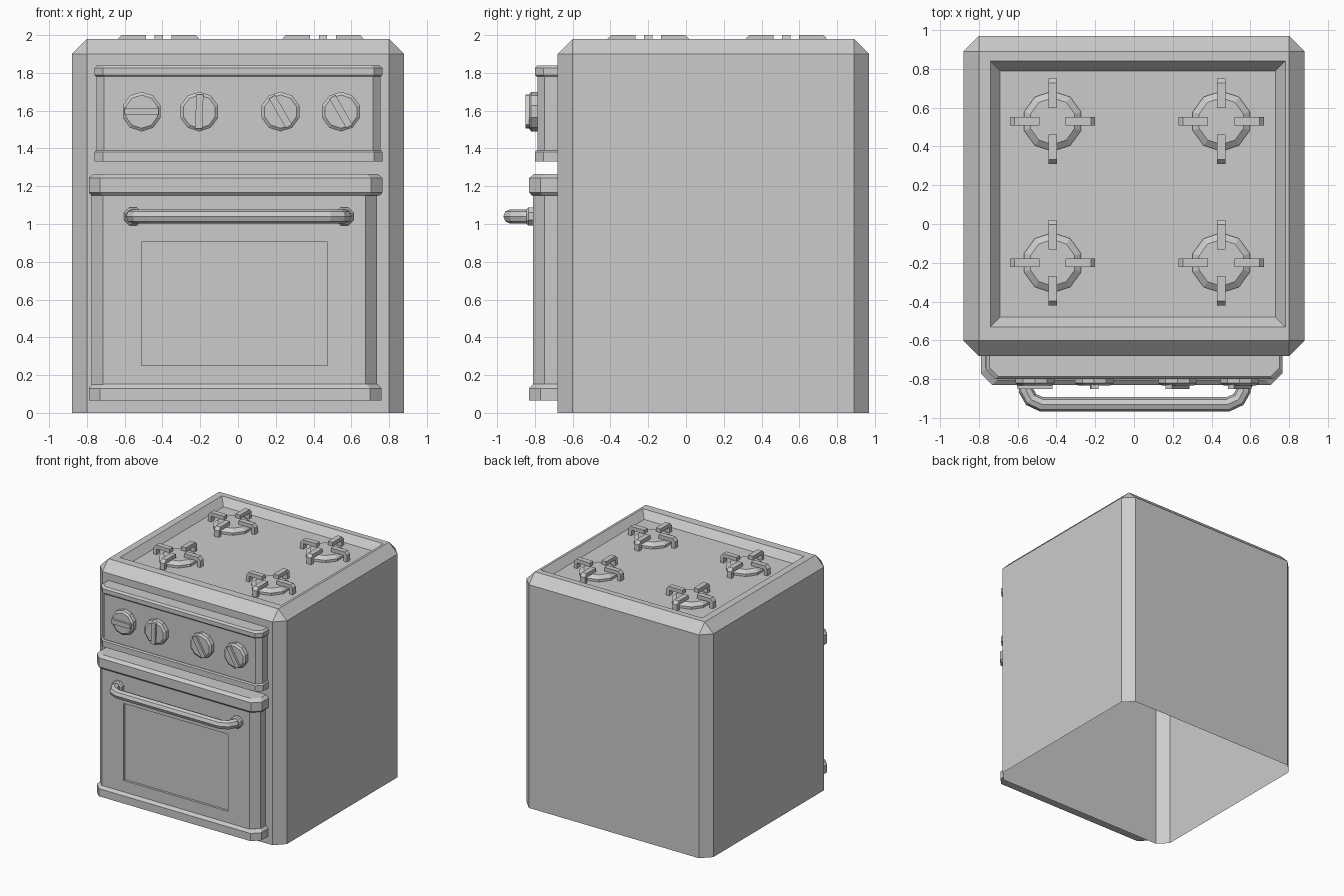
import bpy, bmesh, math
from mathutils import Vector, Matrix

if "Cube" in bpy.data.objects:
    bpy.data.objects.remove(bpy.data.objects["Cube"])


def finish(name, bm):
    bmesh.ops.recalc_face_normals(bm, faces=bm.faces[:])
    me = bpy.data.meshes.new(name)
    bm.to_mesh(me)
    bm.free()
    ob = bpy.data.objects.new(name, me)
    bpy.context.collection.objects.link(ob)
    return ob


def loft(bm, rings):
    """Skin a stack of equal-length point rings and cap both ends."""
    rows = [[bm.verts.new(p) for p in ring] for ring in rings]
    n = len(rows[0])
    for a, b in zip(rows, rows[1:]):
        for i in range(n):
            j = (i + 1) % n
            bm.faces.new((a[i], a[j], b[j], b[i]))
    bm.faces.new(rows[0][::-1])
    bm.faces.new(rows[-1])


def recess(bm, normal, lo, hi, depth, shrink):
    """Sink a rectangle lo..hi into the biggest face looking along normal."""
    bm.normal_update()
    normal = Vector(normal)
    face = max((f for f in bm.faces if f.normal.dot(normal) > 0.99),
               key=lambda f: f.calc_area())
    bmesh.ops.inset_individual(bm, faces=[face], thickness=0.05)
    axes = [a for a in range(3) if abs(normal[a]) < 0.5]
    mid = face.calc_center_median()

    def place(margin):
        for v in face.verts:
            for k, a in enumerate(axes):
                v.co[a] = lo[k] + margin if v.co[a] < mid[a] else hi[k] - margin
    place(0)
    bmesh.ops.inset_individual(bm, faces=[face], thickness=0.01)
    place(shrink)
    for v in face.verts:
        v.co -= normal * depth


# Cabinet shell: chamfered, open underneath, with a sunken cooktop
bm = bmesh.new()
bmesh.ops.create_cube(bm, size=1, matrix=Matrix.Translation((0, 0.145, 0.99))
                      @ Matrix.Diagonal((1.76, 1.65, 1.98, 1)))
edges = [e for e in bm.edges if max(v.co.z for v in e.verts) > 1]
bmesh.ops.bevel(bm, geom=edges, offset=0.08, segments=1, affect='EDGES')
bm.normal_update()
bmesh.ops.delete(bm, geom=[f for f in bm.faces if f.normal.z < -0.9],
                 context='FACES_ONLY')
recess(bm, (0, 0, 1), (-0.74, -0.53), (0.78, 0.84), 0.06, 0.05)
finish("cabinet", bm)

BACK = -0.68


def slab(x0, x1, yf, cx, cy, layers):
    """Front-mounted slab with chamfered corners; layers are (z, inset)."""
    bm = bmesh.new()
    rings = []
    for z, i in layers:
        a, b, f = x0 + i, x1 - i, yf + i
        rings.append([(x, y, z) for x, y in (
            (a, BACK), (a, f + cy), (a + cx, f),
            (b - cx, f), (b, f + cy), (b, BACK))])
    loft(bm, rings)
    back = [f for f in bm.faces if all(abs(v.co.y - BACK) < 1e-5 for v in f.verts)]
    bmesh.ops.delete(bm, geom=back, context='FACES_ONLY')
    bmesh.ops.recalc_face_normals(bm, faces=bm.faces[:])
    return bm


# Control panel with top and bottom trim
finish("control_panel", slab(-0.75, 0.755, -0.785, 0.04, 0.035, [(1.37, 0), (1.80, 0)]))
finish("control_panel_top_trim", slab(-0.76, 0.765, -0.80, 0.045, 0.045,
       [(1.78, 0.008), (1.79, 0), (1.825, 0), (1.84, 0.014)]))
finish("control_panel_bottom_trim", slab(-0.76, 0.765, -0.80, 0.045, 0.045,
       [(1.33, 0), (1.38, 0), (1.39, 0.008)]))

# Oven door with recessed window and trims
bm = slab(-0.775, 0.735, -0.81, 0.06, 0.06, [(0.13, 0), (1.18, 0)])
recess(bm, (0, -1, 0), (-0.51, 0.25), (0.475, 0.905), 0.02, 0)
finish("oven_door", bm)
finish("door_top_trim", slab(-0.79, 0.765, -0.83, 0.06, 0.06,
       [(1.15, 0.015), (1.167, 0), (1.243, 0), (1.265, 0.025)]))
finish("door_bottom_trim", slab(-0.79, 0.76, -0.83, 0.06, 0.06,
       [(0.065, 0), (0.13, 0), (0.153, 0.02)]))


def disc(bm, centre, axis, n, rings):
    """Turned shape along axis; rings are (height, radius)."""
    rot = Vector((0, 0, 1)).rotation_difference(Vector(axis)).to_matrix()
    c = Vector(centre)
    loft(bm, [[c + rot @ Vector((r * math.cos(math.tau * (k + .5) / n),
                                 r * math.sin(math.tau * (k + .5) / n), h))
               for k in range(n)] for h, r in rings])


# Knobs with a grip ridge turned to different angles
for i, (x, deg) in enumerate([(-0.51, 0), (-0.205, 88), (0.225, 120), (0.545, 120)]):
    bm = bmesh.new()
    disc(bm, (x, -0.78, 1.595), (0, -1, 0), 10, [(0, 0.105), (0.04, 0.105), (0.052, 0.088)])
    finish(f"knob_{i + 1}", bm)
    bm = bmesh.new()
    m = Matrix.Translation((x, -0.835, 1.595)) @ Matrix.Rotation(-math.radians(deg), 4, 'Y')
    bmesh.ops.create_cube(bm, size=1, matrix=m @ Matrix.Diagonal((0.18, 0.03, 0.038, 1)))
    finish(f"knob_grip_{i + 1}", bm)

# Door handle: bent eight-sided tube on two flanges
HZ = 1.04
cu = bpy.data.curves.new("door_handle", 'CURVE')
cu.dimensions = '3D'
cu.bevel_depth = 0.038
cu.bevel_resolution = 2
cu.use_fill_caps = True
half = [(0.56, -0.80), (0.56, -0.86), (0.535, -0.905), (0.48, -0.93)]
path = [(-x, y) for x, y in half] + half[::-1]
sp = cu.splines.new('POLY')
sp.points.add(len(path) - 1)
for p, (x, y) in zip(sp.points, path):
    p.co = (x + 0.004, y, HZ, 1)
sp.use_smooth = False
handle = bpy.data.objects.new("door_handle", cu)
bpy.context.collection.objects.link(handle)
for side, x in (("left", -0.556), ("right", 0.564)):
    bm = bmesh.new()
    disc(bm, (x, -0.80, HZ), (0, -1, 0), 8, [(0, 0.052), (0.035, 0.052), (0.045, 0.042)])
    finish(f"handle_flange_{side}", bm)

# Burners: faceted cap and four bracket-shaped prongs each
FLOOR = 1.92
bracket = [(0.22, FLOOR), (0.22, 1.975), (0.197, 2.0), (0.068, 2.0),
           (0.068, 1.968), (0.19, 1.968), (0.19, FLOOR)]
for bx in (-0.42, 0.45):
    for by in (-0.2, 0.53):
        tag = ("left" if bx < 0 else "right") + ("_front" if by < 0 else "_back")
        bm = bmesh.new()
        disc(bm, (bx, by, FLOOR), (0, 0, 1), 10, [(0, 0.155), (0.02, 0.155), (0.045, 0.12)])
        finish(f"burner_cap_{tag}", bm)
        bm = bmesh.new()
        for k in range(4):
            m = Matrix.Translation((bx, by, 0)) @ Matrix.Rotation(k * math.pi / 2, 4, 'Z')
            loft(bm, [[m @ Vector((r, w, z)) for r, z in bracket] for w in (-0.022, 0.022)])
        finish(f"burner_grate_{tag}", bm)
